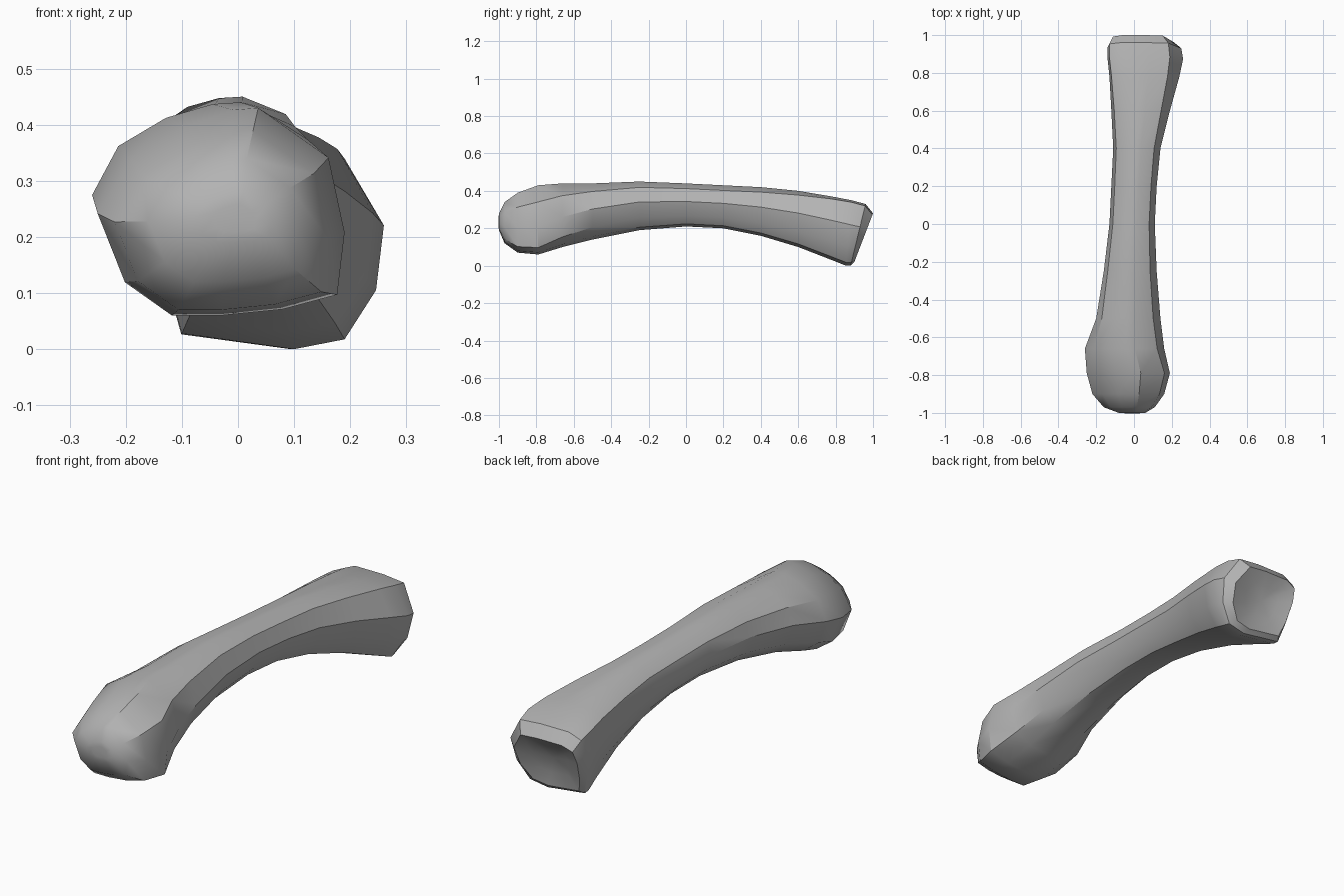
import bpy
import bmesh
import math
from mathutils import Vector

default_cube = bpy.data.objects.get("Cube")
if default_cube:
    bpy.data.objects.remove(default_cube, do_unlink=True)


def make_material(name, colour):
    material = bpy.data.materials.new(name)
    material.use_nodes = True
    material.diffuse_color = colour
    material.node_tree.nodes["Principled BSDF"].inputs["Base Color"].default_value = colour
    return material


# Unit cross-sections: across from -1 to 1, height from 0 to 1, clockwise from the top ridge
HEAD = [(.3, 1), (.87, .76), (1, .4), (.94, .1), (.5, .03), (0, 0),
        (-.4, 0), (-.78, .16), (-1, .49), (-.73, .75), (-.29, .91), (.1, .99)]
SHAFT = [(.2, 1), (.75, .88), (1, .58), (.8, .25), (.5, .06), (0, 0),
         (-.5, .06), (-.85, .25), (-1, .55), (-.85, .8), (-.5, .93), (-.1, .99)]
BASE = [(.1, 1), (.65, .97), (1, .63), (.93, .3), (.65, .05), (.2, 0),
        (-.8, .08), (-.93, .35), (-1, .7), (-.95, .92), (-.65, 1), (-.25, 1)]

# Stations: y, left edge, right edge, bottom, top, blend (-1 head, 0 shaft, 1 base), lean
STATIONS = [
    (-1, -.08, .06, .19, .28, -1, 0),
    (-.97, -.16, .11, .12, .34, -1, 0),
    (-.9, -.22, .16, .07, .39, -1, 0),
    (-.79, -.25, .19, .06, .43, -1, 0),
    (-.66, -.26, .16, .1, .44, -.6, 0),
    (-.5, -.2, .14, .14, .44, -.2, 0),
    (-.25, -.16, .12, .19, .45, 0, 0),
    (0, -.13, .11, .21, .44, 0, 0),
    (.2, -.12, .12, .2, .43, 0, 0),
    (.4, -.11, .14, .16, .42, .2, 0),
    (.6, -.12, .19, .1, .4, .5, 0),
    (.78, -.13, .24, .03, .37, .9, 0),
    (.87, -.14, .26, 0, .35, 1, .03),
    (.92, -.14, .25, 0, .33, 1, .08),
    (.95, -.12, .21, .02, .28, 1, .1),
]


def section_points(y, left, right, bottom, top, blend, lean):
    """Blend the unit profiles and fit them to the width and height of one station."""
    target = HEAD if blend < 0 else BASE
    points = []
    for shaft_point, end_point in zip(SHAFT, target):
        u, v = Vector(shaft_point).lerp(Vector(end_point), abs(blend))
        points.append(Vector(((left + right) / 2 + u * (right - left) / 2,
                              y + lean * (v - .5),
                              bottom + v * (top - bottom))))
    return points


def add_ring(bm, points):
    return [bm.verts.new(point) for point in points]


def bridge(bm, first, second):
    count = len(first)
    for i in range(count):
        j = (i + 1) % count
        bm.faces.new((first[i], first[j], second[j], second[i]))


def close_end(bm, ring, depth):
    """Close a ring with an inset ring and a middle point, moved along y by depth."""
    middle = sum((vert.co for vert in ring), Vector()) / len(ring)
    shift = Vector((0, depth, 0))
    inner = add_ring(bm, [vert.co.lerp(middle, .45) + shift * .7 for vert in ring])
    bridge(bm, ring, inner)
    centre = bm.verts.new(middle + shift)
    for i, vert in enumerate(inner):
        bm.faces.new((vert, inner[(i + 1) % len(inner)], centre))


# Bone body: rounded head, arched shaft and flared base with a hollow joint face
bm = bmesh.new()
rings = [add_ring(bm, section_points(*station)) for station in STATIONS]
for first, second in zip(rings, rings[1:]):
    bridge(bm, first, second)
close_end(bm, rings[0], -.003)
close_end(bm, rings[-1], -.03)
bmesh.ops.recalc_face_normals(bm, faces=bm.faces)

mesh = bpy.data.meshes.new("bone")
bm.to_mesh(mesh)
bm.free()
mesh.materials.append(make_material("plain grey", (.45, .45, .45, 1)))
bone = bpy.data.objects.new("bone", mesh)
bpy.context.collection.objects.link(bone)

# Smooth surfaces with the ridges kept sharp
bpy.ops.object.select_all(action="DESELECT")
bone.select_set(True)
bpy.context.view_layer.objects.active = bone
bpy.ops.object.shade_smooth_by_angle(angle=math.radians(32))
